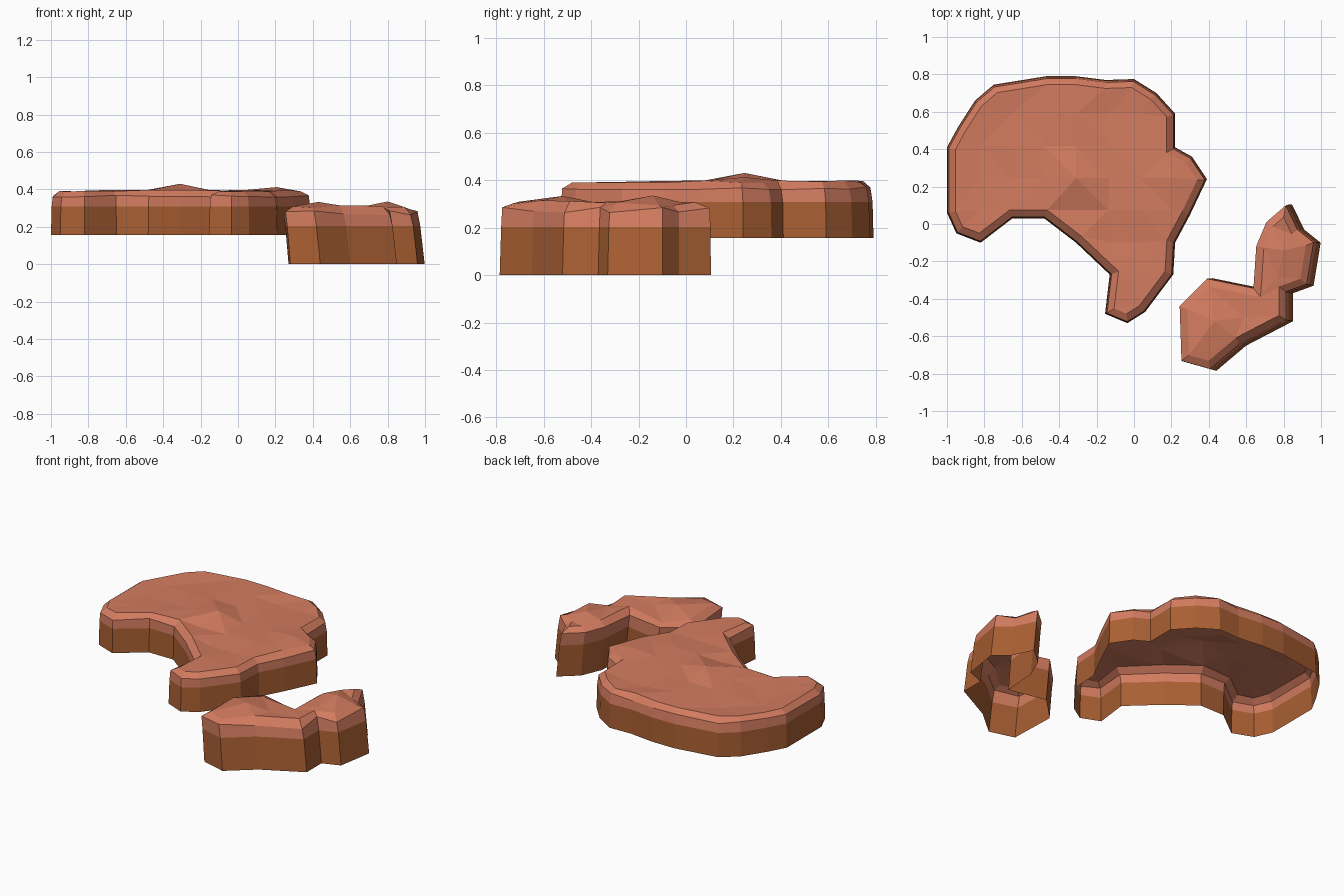
import bpy, bmesh, random
from mathutils import Vector
from mathutils.geometry import delaunay_2d_cdt, intersect_point_line

if "Cube" in bpy.data.objects:
    bpy.data.objects.remove(bpy.data.objects["Cube"])

random.seed(4)


def material(name, col):
    m = bpy.data.materials.new(name)
    m.diffuse_color = (*col, 1)
    m.use_nodes = True
    m.node_tree.nodes["Principled BSDF"].inputs["Base Color"].default_value = m.diffuse_color
    return m


CLAY = material("clay top", (0.65, 0.20, 0.115))
EARTH = material("earth wall", (0.40, 0.115, 0.033))


def inset(pts, d):
    """Move a counter-clockwise outline inwards by d."""
    out = []
    for i, p in enumerate(pts):
        a = (p - pts[i - 1]).normalized()
        b = (pts[(i + 1) % len(pts)] - p).normalized()
        n = Vector((-a.y - b.y, a.x + b.x)).normalized()
        k = max(0.6, n.dot(Vector((-a.y, a.x))))
        out.append(p + n * d / k)
    return out


def edge_distance(p, ring):
    best = 9
    for i, b in enumerate(ring):
        a = ring[i - 1]
        q, t = intersect_point_line(p, a, b)
        q = a.lerp(b, min(1, max(0, t)))
        best = min(best, (Vector(q[:2]) - p).length)
    return best


def plateau(name, outline, rings, inner, rim_noise):
    """Hollow rock shell: rings are (z, inset, shift), inner are cap points (x, y, z)."""
    base = [Vector(p) for p in outline]
    n = len(base)
    bm = bmesh.new()
    loops = []
    for k, (z, d, shift) in enumerate(rings):
        ring = [p + Vector(shift) for p in inset(base, d)]
        noise = rim_noise if k >= 2 else 0
        loops.append([bm.verts.new((p.x, p.y, z + random.uniform(-noise, noise)))
                      for p in ring])
    # walls and bevel
    for k in range(len(loops) - 1):
        lo, hi = loops[k], loops[k + 1]
        for i in range(n):
            j = (i + 1) % n
            f = bm.faces.new((lo[i], lo[j], hi[j], hi[i]))
            f.material_index = 1 if k == 0 else 0
    # triangulated bumpy cap
    inner = [p for p in inner if edge_distance(Vector(p[:2]), ring) > 0.045]
    flat = ring + [Vector(p[:2]) for p in inner]
    verts, _, faces, orig, _, _ = delaunay_2d_cdt(flat, [], [list(range(n))], 1, 1e-5)
    made = {}

    def cap_vert(i):
        if i not in made:
            o = orig[i][0] if orig[i] else None
            if o is not None and o < n:
                made[i] = loops[-1][o]
            else:
                z = inner[o - n][2] if o is not None else rings[-1][0]
                made[i] = bm.verts.new((verts[i].x, verts[i].y, z))
        return made[i]

    for f in faces:
        bm.faces.new([cap_vert(i) for i in f])
    me = bpy.data.meshes.new(name)
    bm.to_mesh(me)
    bm.free()
    me.materials.append(CLAY)
    me.materials.append(EARTH)
    ob = bpy.data.objects.new(name, me)
    bpy.context.collection.objects.link(ob)
    return ob


# large raised plateau
big = [(-1, .41), (-1, .06), (-.95, -.05), (-.82, -.10), (-.65, .03), (-.48, .03),
       (-.31, -.10), (-.13, -.27), (-.155, -.48), (-.035, -.53), (.06, -.47),
       (.21, -.27), (.22, -.10), (.30, .05), (.39, .24), (.31, .36), (.22, .41),
       (.22, .59), (.12, .70), (0, .775), (-.15, .77), (-.31, .79), (-.47, .79),
       (-.75, .745), (-.85, .66), (-.94, .52)]
grid = [(-.825 + .172 * i, -.27 + .172 * j, .39 + random.uniform(-.009, .009))
        for i in range(7) for j in range(6)]
peaks = {(3, 3): .43, (6, 3): .412}
grid = [(x, y, peaks.get((k // 6, k % 6), z)) for k, (x, y, z) in enumerate(grid)]
plateau("large_plateau", big,
        [(.155, 0, (0, 0)), (.308, .004, (0, 0)), (.365, .010, (0, -.003)),
         (.393, .045, (0, 0))], grid, .006)

# small ground-level plateau
small = [(.28, -.74), (.44, -.785), (.60, -.65), (.85, -.52), (.85, -.37), (.96, -.33),
         (.998, -.10), (.91, -.03), (.845, .105), (.735, .01), (.68, -.12), (.665, -.34),
         (.42, -.29), (.27, -.44)]
humps = [(.43, -.68, .362), (.43, -.52, .333), (.58, -.50, .305), (.32, -.58, .32),
         (.74, -.42, .305), (.80, -.14, .335), (.86, -.20, .31), (.77, -.28, .31)]
plateau("small_plateau", small,
        [(0, 0, (0, 0)), (.203, .003, (-.02, .003)), (.275, .006, (-.032, .004)),
         (.305, .045, (-.03, .004))], humps, .012)
